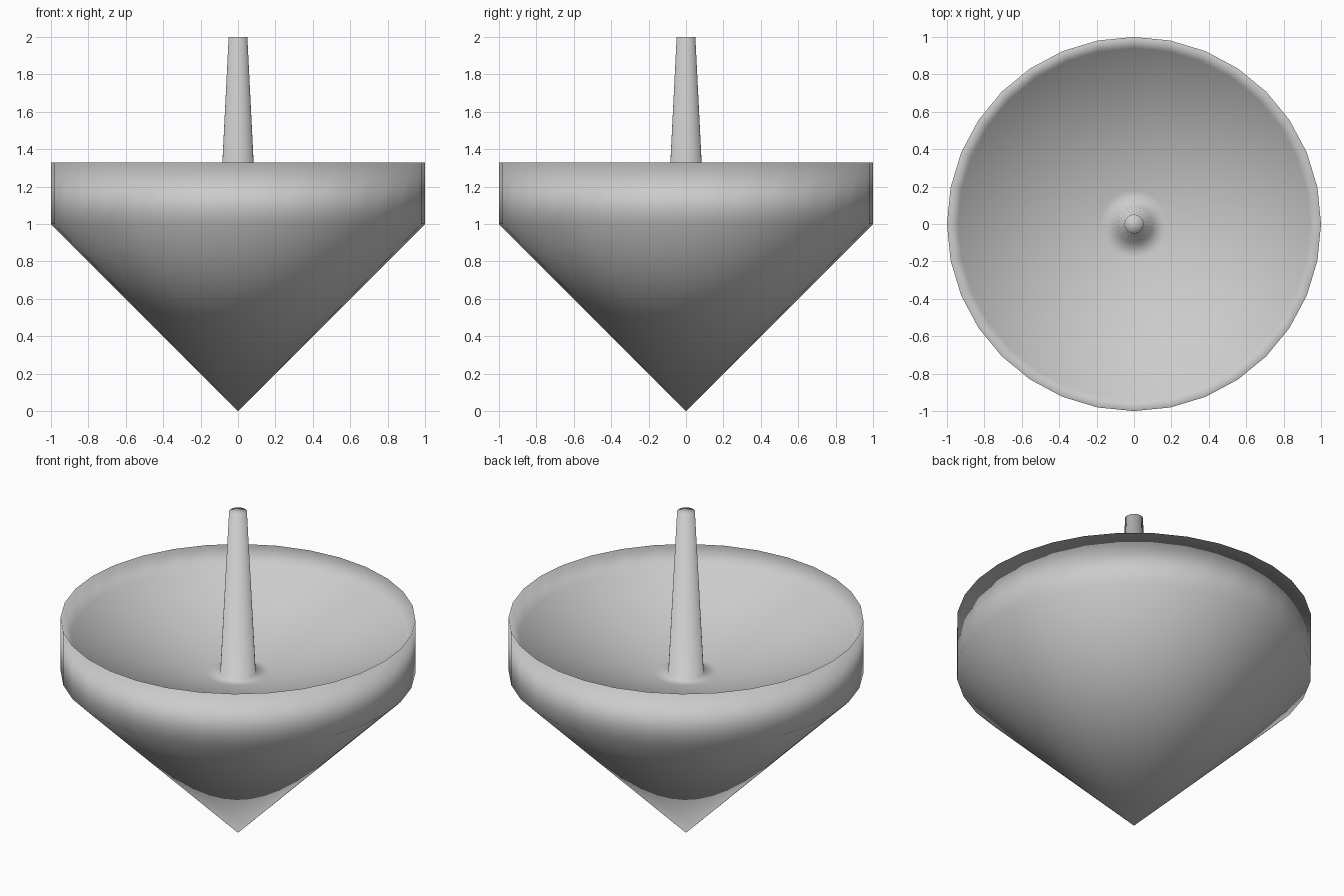
import bpy, bmesh, math

if "Cube" in bpy.data.objects:
    bpy.data.objects.remove(bpy.data.objects["Cube"])

SIDES = 32


def lathe(name, profile):
    """Revolve (radius, z) points around z; radius 0 becomes a single pole."""
    bm = bmesh.new()
    rings = []
    for r, z in profile:
        if r == 0:
            rings.append([bm.verts.new((0, 0, z))] * SIDES)
        else:
            rings.append([bm.verts.new((r * math.cos(2 * math.pi * i / SIDES),
                                        r * math.sin(2 * math.pi * i / SIDES), z))
                          for i in range(SIDES)])
    for low, high in zip(rings, rings[1:]):
        for i in range(SIDES):
            j = (i + 1) % SIDES
            corners = list(dict.fromkeys((low[i], low[j], high[j], high[i])))
            bm.faces.new(corners).smooth = True
    mesh = bpy.data.meshes.new(name)
    bm.to_mesh(mesh)
    bm.free()
    obj = bpy.data.objects.new(name, mesh)
    bpy.context.collection.objects.link(obj)
    return obj


# Spinning top: pointed cone, upright band, dished upper side, capped tapered stem
lathe("spinning_top", [
    (0, 0), (1, 1), (1, 1.33),
    (0.94, 1.22), (0.18, 1.0), (0.1, 1.0),
    (0.05, 2.0), (0, 2.0),
])
